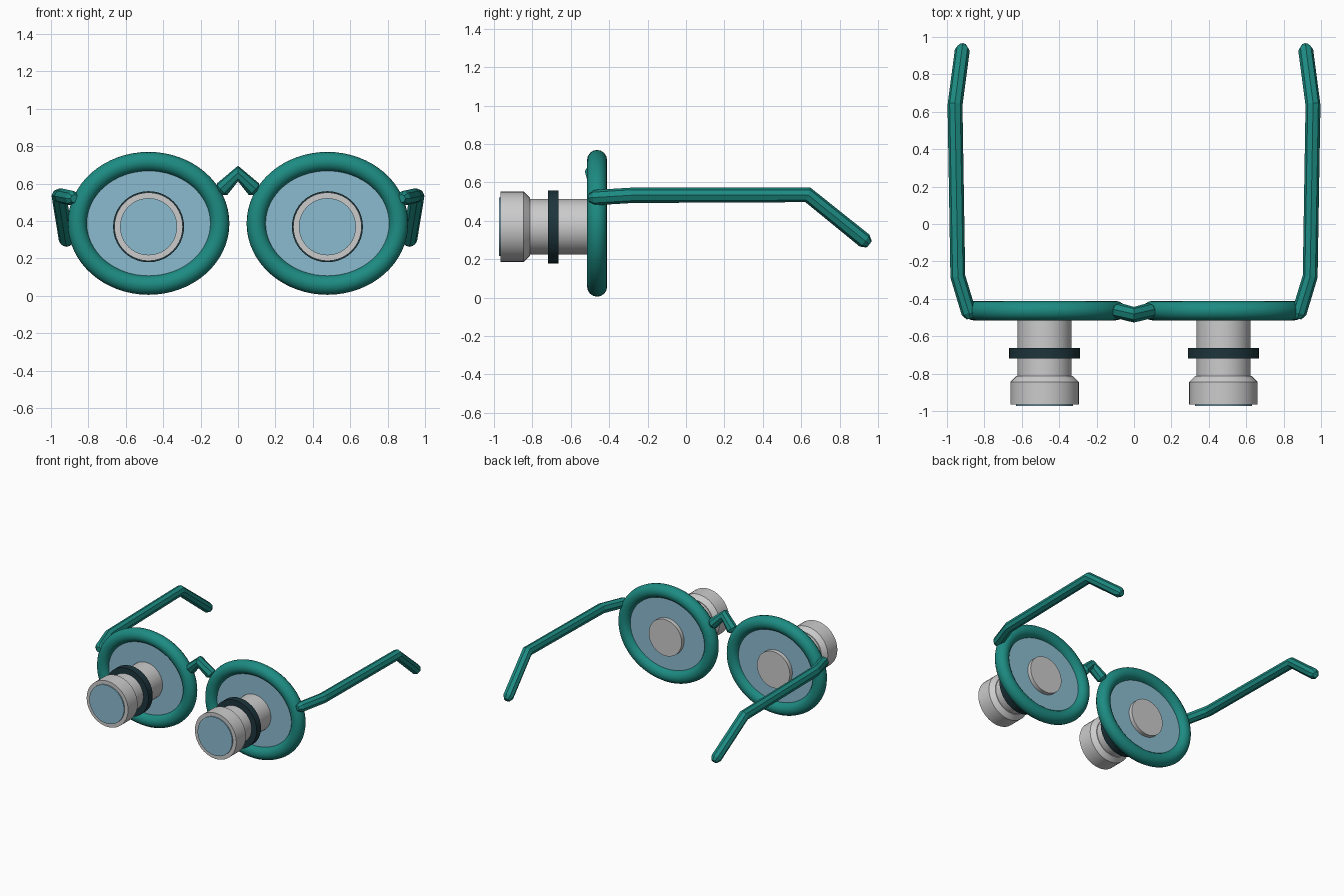
import bpy, bmesh, math
from mathutils import Matrix, Vector

if "Cube" in bpy.data.objects:
    bpy.data.objects.remove(bpy.data.objects["Cube"])


def material(name, rgb):
    m = bpy.data.materials.new(name)
    m.diffuse_color = (*rgb, 1)
    m.use_nodes = True
    m.node_tree.nodes["Principled BSDF"].inputs["Base Color"].default_value = m.diffuse_color
    return m


TEAL = material("teal_plastic", (0.012, 0.26, 0.225))
GLASS = material("blue_glass", (0.26, 0.50, 0.63))
DARK = material("dark_rubber", (0.012, 0.035, 0.045))


def smooth(ob, angle=30):
    bpy.ops.object.select_all(action='DESELECT')
    ob.select_set(True)
    bpy.context.view_layer.objects.active = ob
    bpy.ops.object.shade_smooth_by_angle(angle=math.radians(angle))


def lathe(name, profile, x, z, mat=None, sx=1, sz=1, steps=40):
    """Spin (radius, y) points around a y-directed axis at (x, z)."""
    bm = bmesh.new()
    vs = [bm.verts.new((r, y, 0)) for r, y in profile]
    es = [bm.edges.new(p) for p in zip(vs, vs[1:])]
    bmesh.ops.spin(bm, geom=vs + es, cent=(0, 0, 0), axis=(0, 1, 0),
                   angle=2 * math.pi, steps=steps, use_merge=False)
    bmesh.ops.remove_doubles(bm, verts=bm.verts, dist=1e-5)
    bmesh.ops.recalc_face_normals(bm, faces=bm.faces)
    bm.transform(Matrix.Translation((x, 0, z)) @ Matrix.Diagonal((sx, 1, sz, 1)))
    me = bpy.data.meshes.new(name)
    bm.to_mesh(me)
    bm.free()
    ob = bpy.data.objects.new(name, me)
    bpy.context.collection.objects.link(ob)
    if mat:
        me.materials.append(mat)
    smooth(ob)
    return ob


def rod(name, path, r, cap=0.03):
    """Eight-sided faceted rod with chamfered ends."""
    pts = [Vector(p) for p in path]
    first = pts[0] + (pts[0] - pts[1]).normalized() * cap
    last = pts[-1] + (pts[-1] - pts[-2]).normalized() * cap
    pts = [first] + pts + [last]
    cu = bpy.data.curves.new(name, 'CURVE')
    cu.dimensions = '3D'
    cu.bevel_depth = r
    cu.bevel_resolution = 2
    cu.use_fill_caps = True
    sp = cu.splines.new('POLY')
    sp.points.add(len(pts) - 1)
    for i, p in enumerate(pts):
        sp.points[i].co = (*p, 1)
        sp.points[i].radius = 0.55 if i in (0, len(pts) - 1) else 1
    sp.use_smooth = False
    cu.materials.append(TEAL)
    ob = bpy.data.objects.new(name, cu)
    bpy.context.collection.objects.link(ob)
    bpy.ops.object.select_all(action='DESELECT')
    ob.select_set(True)
    bpy.context.view_layer.objects.active = ob
    bpy.ops.object.convert(target='MESH')
    return ob


def oval_rim(name, x, y, z, a, b, r, n=64, m=16):
    """Oval ring with an even round cross-section."""
    bm = bmesh.new()
    rings = []
    for i in range(n):
        t = 2 * math.pi * i / n
        out = Vector((b * math.cos(t), 0, a * math.sin(t))).normalized()
        c = Vector((x + a * math.cos(t), y, z + b * math.sin(t)))
        rings.append([bm.verts.new(c + r * (math.cos(u) * out + math.sin(u) * Vector((0, 1, 0))))
                      for u in (2 * math.pi * j / m for j in range(m))])
    for i in range(n):
        for j in range(m):
            p, q, k = rings[i], rings[(i + 1) % n], (j + 1) % m
            bm.faces.new((p[j], q[j], q[k], p[k]))
    bmesh.ops.recalc_face_normals(bm, faces=bm.faces)
    me = bpy.data.meshes.new(name)
    bm.to_mesh(me)
    bm.free()
    me.materials.append(TEAL)
    ob = bpy.data.objects.new(name, me)
    bpy.context.collection.objects.link(ob)
    smooth(ob, 60)


for s, side in ((-1, "left"), (1, "right")):
    x = s * 0.478
    # rim and its flat lens
    oval_rim("rim_" + side, x, -0.463, 0.387, 0.38, 0.33, 0.052)
    lathe("lens_" + side, [(0, -0.475), (1, -0.475), (1, -0.452), (0, -0.452)],
          x, 0.387, GLASS, 0.37, 0.32, 64)
    # magnifier barrel with flared front housing
    lathe("barrel_" + side, [(0, -0.42), (0.145, -0.42), (0.145, -0.812), (0.15, -0.812),
                             (0.183, -0.845), (0.183, -0.965), (0, -0.965)], x, 0.369)
    # dark focus ring
    lathe("focus_ring_" + side, [(0.14, -0.664), (0.19, -0.664), (0.19, -0.718),
                                 (0.14, -0.718), (0.14, -0.664)], x, 0.369, DARK)
    # front glass
    lathe("front_glass_" + side, [(0, -0.95), (0.153, -0.95), (0.153, -0.974), (0, -0.974)],
          x, 0.369, GLASS)
    # temple arm with bent ear tip
    rod("temple_arm_" + side, [(s * 0.883, -0.475, 0.521), (s * 0.942, -0.28, 0.533),
                               (s * 0.957, 0.635, 0.535), (s * 0.918, 0.93, 0.297)], 0.04)

# peaked nose bridge
rod("nose_bridge", [(-0.085, -0.463, 0.57), (0, -0.485, 0.653), (0.085, -0.463, 0.57)], 0.042, 0.02)
